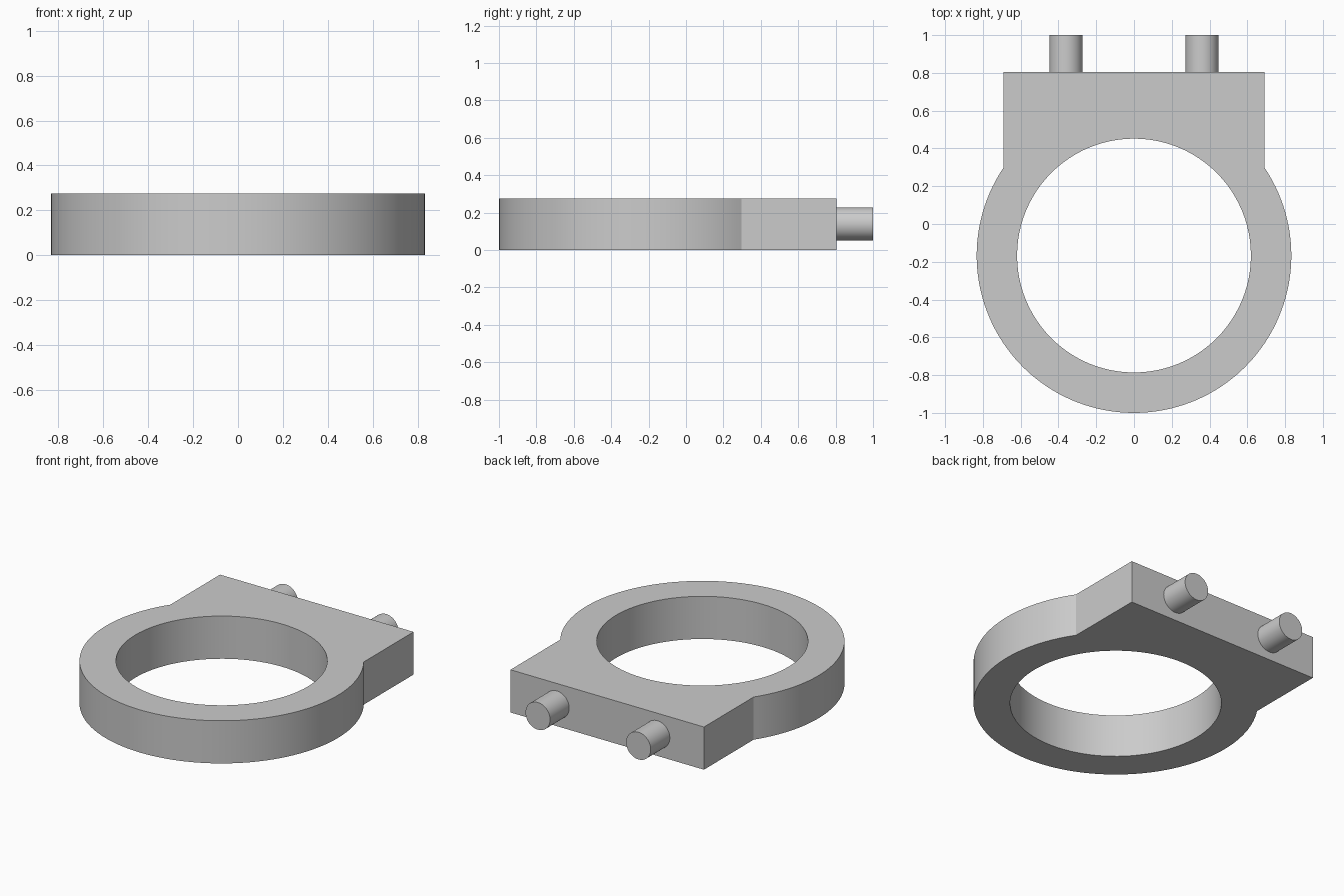
import bpy
import bmesh
from math import asin, cos, sin, pi, radians
from mathutils import Matrix, Vector

if "Cube" in bpy.data.objects:
    bpy.data.objects.remove(bpy.data.objects["Cube"], do_unlink=True)

THICK = 0.276
CENTRE_Y = -0.167
R_OUT, R_IN = 0.833, 0.619
BLOCK_X, BLOCK_Y = 0.692, 0.805
PEG_X, PEG_R = 0.36, 0.088

grey = bpy.data.materials.new("plain_grey")
grey.use_nodes = True
colour = (0.6, 0.6, 0.6, 1)
grey.diffuse_color = colour
grey.node_tree.nodes["Principled BSDF"].inputs["Base Color"].default_value = colour


def finish(bm, name):
    """Turn a bmesh into a named, smooth-by-angle object."""
    bmesh.ops.recalc_face_normals(bm, faces=bm.faces)
    mesh = bpy.data.meshes.new(name)
    bm.to_mesh(mesh)
    bm.free()
    mesh.materials.append(grey)
    obj = bpy.data.objects.new(name, mesh)
    bpy.context.collection.objects.link(obj)
    bpy.ops.object.select_all(action="DESELECT")
    obj.select_set(True)
    bpy.context.view_layer.objects.active = obj
    bpy.ops.object.shade_smooth_by_angle(angle=radians(30))
    return obj


def arc(radius, start, end, steps):
    return [(radius * cos(start + (end - start) * i / steps),
             CENTRE_Y + radius * sin(start + (end - start) * i / steps))
            for i in range(steps + 1)]


# Clamp body: round ring merging into a square mounting block, with a bore
bm = bmesh.new()
meet = pi / 2 - asin(BLOCK_X / R_OUT)
outline = arc(R_OUT, pi - meet, 2 * pi + meet, 96)
outline += [(BLOCK_X, BLOCK_Y), (-BLOCK_X, BLOCK_Y)]
bore = arc(R_IN, 0, 2 * pi, 96)[:-1]
edges = []
for loop in (outline, bore):
    verts = [bm.verts.new((x, y, 0)) for x, y in loop]
    edges += [bm.edges.new((v, verts[i - 1])) for i, v in enumerate(verts)]
bmesh.ops.triangle_fill(bm, edges=edges, use_beauty=True)
top = bmesh.ops.extrude_face_region(bm, geom=bm.faces[:], use_keep_orig=True)
bmesh.ops.translate(bm, vec=Vector((0, 0, THICK)),
                    verts=[g for g in top["geom"] if isinstance(g, bmesh.types.BMVert)])
finish(bm, "clamp_ring_body")

# Two round pegs on the back of the block, slightly embedded
for side, x in (("left", PEG_X), ("right", -PEG_X)):
    bm = bmesh.new()
    start, end = BLOCK_Y - 0.02, 1.0
    place = Matrix.Translation((x, (start + end) / 2, THICK / 2 + 0.002))
    bmesh.ops.create_cone(bm, cap_ends=True, segments=48, radius1=PEG_R, radius2=PEG_R,
                          depth=end - start, matrix=place @ Matrix.Rotation(pi / 2, 4, "X"))
    finish(bm, side + "_peg")
